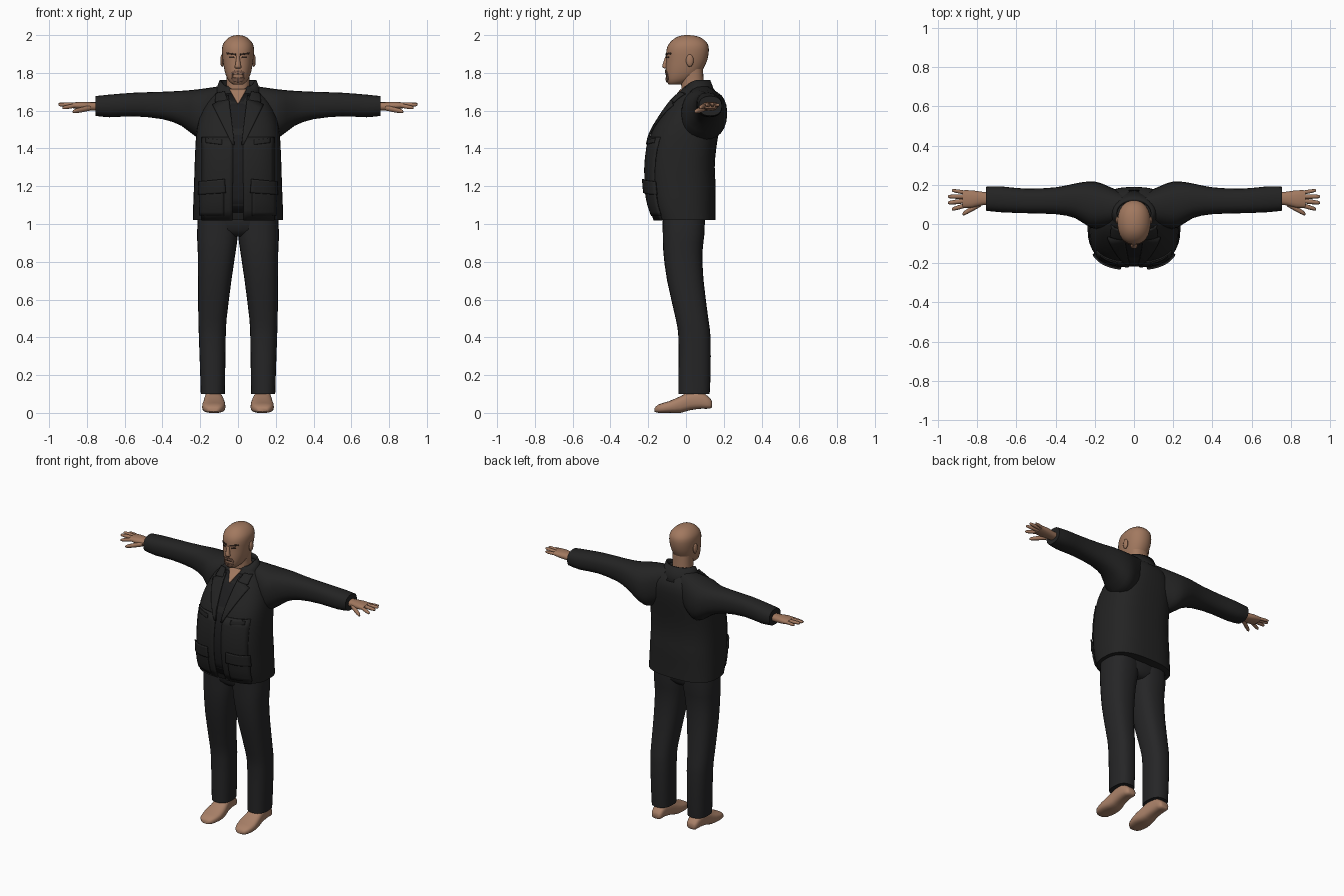
import bpy, bmesh, math
from mathutils import Vector
from mathutils.bvhtree import BVHTree

cube = bpy.data.objects.get("Cube")
if cube:
    bpy.data.objects.remove(cube)


def material(name, r, g, b):
    m = bpy.data.materials.new(name)
    m.use_nodes = True
    m.diffuse_color = (r, g, b, 1)
    bsdf = m.node_tree.nodes["Principled BSDF"]
    bsdf.inputs["Base Color"].default_value = (r, g, b, 1)
    bsdf.inputs["Roughness"].default_value = 0.8
    return m


SKIN = material("tan skin", 0.36, 0.19, 0.115)
SHOE = material("tan leather", 0.40, 0.22, 0.14)
BEARD = material("beard stubble", 0.20, 0.105, 0.07)
DARK = material("dark brown", 0.03, 0.017, 0.012)
CLOTH = material("black jacket cloth", 0.017, 0.017, 0.017)
TROUSER = material("black trouser cloth", 0.019, 0.019, 0.020)
SHIRT = material("black shirt cloth", 0.013, 0.013, 0.014)


def finish(name, bm, mat, mirror=False, thick=0, angle=50):
    me = bpy.data.meshes.new(name)
    bm.to_mesh(me)
    bm.free()
    me.materials.append(mat)
    me.shade_smooth()
    me.set_sharp_from_angle(angle=math.radians(angle))
    ob = bpy.data.objects.new(name, me)
    bpy.context.collection.objects.link(ob)
    if thick:
        mod = ob.modifiers.new("thickness", "SOLIDIFY")
        mod.thickness, mod.offset = thick, 0
    if mirror:
        ob.modifiers.new("mirror", "MIRROR").use_mirror_merge = False
    return ob


def spline(rows, steps):
    """Smoothly interpolate the section rows."""
    out = []
    for i in range(len(rows) - 1):
        p0, p1 = rows[max(i - 1, 0)], rows[i]
        p2, p3 = rows[i + 1], rows[min(i + 2, len(rows) - 1)]
        for k in range(steps):
            t = k / steps
            out.append([b + t * (c - a) / 2 + t * t * (a - 2.5 * b + 2 * c - d / 2)
                        + t ** 3 * (1.5 * (b - c) + (d - a) / 2)
                        for a, b, c, d in zip(p0, p1, p2, p3)])
    return out + [list(rows[-1])]


def loft(name, rows, mat, axis="z", n=2.4, sides=24, steps=2, mirror=False):
    """Rows hold the position on the axis and the low/high bounds of the other two axes."""
    bm = bmesh.new()
    rings = []
    for t, a0, a1, b0, b1 in spline(rows, steps):
        ring = []
        for i in range(sides):
            u = math.tau * i / sides
            c, s = math.cos(u), math.sin(u)
            a = (a0 + a1) / 2 + (a1 - a0) / 2 * math.copysign(abs(c) ** (2 / n), c)
            b = (b0 + b1) / 2 + (b1 - b0) / 2 * math.copysign(abs(s) ** (2 / n), s)
            co = {"z": (a, b, t), "x": (t, a, b), "y": (a, t, b)}[axis]
            ring.append(bm.verts.new(co))
        rings.append(ring)
    for r, q in zip(rings, rings[1:]):
        for i in range(sides):
            j = (i + 1) % sides
            bm.faces.new((r[i], r[j], q[j], q[i]))
    bm.faces.new(rings[0])
    bm.faces.new(rings[-1])
    bmesh.ops.recalc_face_normals(bm, faces=bm.faces)
    return finish(name, bm, mat, mirror)


def tree(ob):
    me = ob.data
    return BVHTree.FromPolygons([v.co for v in me.vertices], [p.vertices for p in me.polygons])


def panel(name, target, corners, mat, lift=0.002, thick=0.005, mirror=True, res=8):
    """Four x,z corners, projected on the front of the target as a thin plate."""
    p = [Vector(c) for c in corners]
    bm = bmesh.new()
    grid = []
    for i in range(res + 1):
        u = i / res
        lo, hi = p[0].lerp(p[1], u), p[3].lerp(p[2], u)
        row = []
        for j in range(res + 1):
            x, z = lo.lerp(hi, j / res)
            hit = target.ray_cast(Vector((x, -1, z)), Vector((0, 1, 0)))[0]
            row.append(bm.verts.new((x, (hit.y if hit else 0) - lift, z)))
        grid.append(row)
    for i in range(res):
        for j in range(res):
            bm.faces.new((grid[i][j], grid[i + 1][j], grid[i + 1][j + 1], grid[i][j + 1]))
    return finish(name, bm, mat, mirror, thick)


def ball(name, loc, size, mat, mirror=False):
    bm = bmesh.new()
    bmesh.ops.create_uvsphere(bm, u_segments=12, v_segments=8, radius=1)
    bmesh.ops.scale(bm, vec=size, verts=bm.verts)
    bmesh.ops.translate(bm, vec=loc, verts=bm.verts)
    return finish(name, bm, mat, mirror)


# Jacket body
body = loft("jacket_body", [
    (1.02, -.237, .237, -.165, .155), (1.1, -.237, .237, -.195, .155),
    (1.2, -.233, .233, -.212, .157), (1.3, -.23, .23, -.215, .152),
    (1.4, -.226, .226, -.205, .16), (1.48, -.22, .22, -.185, .173),
    (1.56, -.205, .205, -.14, .185), (1.64, -.17, .17, -.085, .188),
    (1.69, -.125, .125, -.04, .165), (1.73, -.085, .085, -.01, .12)],
    CLOTH, n=2.7, sides=40)
surface = tree(body)

# Sleeves
loft("sleeve", [
    (.06, .01, .16, 1.52, 1.735), (.16, -.02, .205, 1.45, 1.72),
    (.22, -.02, .218, 1.46, 1.712), (.3, .03, .207, 1.52, 1.705),
    (.4, .05, .187, 1.555, 1.70), (.55, .055, .18, 1.57, 1.695),
    (.68, .06, .192, 1.565, 1.685), (.755, .068, .19, 1.573, 1.677)],
    CLOTH, "x", mirror=True)

# Jacket front: shirt strip, open fronts, lapels, pockets
panel("shirt_front", surface, [(-.03, 1.06), (.03, 1.06), (.06, 1.69), (-.06, 1.69)], SHIRT, .001, .003, False)
panel("jacket_front", surface, [(.03, 1.02), (.19, 1.02), (.19, 1.46), (.025, 1.46)], CLOTH, .003, .008)
panel("lapel", surface, [(.018, 1.42), (.03, 1.42), (.135, 1.63), (.05, 1.68)], CLOTH, .008, .009)
panel("collar_notch", surface, [(.055, 1.655), (.12, 1.645), (.115, 1.69), (.07, 1.70)], CLOTH, .009, .009)
panel("pocket", surface, [(.075, 1.045), (.2, 1.045), (.2, 1.2), (.075, 1.2)], CLOTH, .009, .009)
panel("pocket_flap", surface, [(.065, 1.165), (.208, 1.155), (.205, 1.225), (.07, 1.238)], CLOTH, .017, .009)
panel("chest_pocket", surface, [(.085, 1.42), (.17, 1.43), (.17, 1.455), (.085, 1.445)], CLOTH, .008, .008)
panel("open_neck", surface, [(-.003, 1.638), (.003, 1.638), (.045, 1.712), (-.045, 1.712)], SKIN, .004, .006, False)

# Standing collar, open at the front
bm = bmesh.new()
rings = []
for i in range(29):
    u = math.radians(-68 + 316 * i / 28)
    c, s = math.cos(u), math.sin(u)
    drop = max(0, -s) ** 1.5
    rings.append([bm.verts.new((r * c, .055 + d * s, z - fall * drop)) for r, d, z, fall in
                  ((.125, .115, 1.675, .03), (.108, .085, 1.715, .03), (.092, .068, 1.76, .05))])
for r, q in zip(rings, rings[1:]):
    for k in range(2):
        bm.faces.new((r[k], q[k], q[k + 1], r[k + 1]))
finish("collar", bm, CLOTH, thick=.012)

# Trousers
loft("trouser_leg", [
    (.10, .07, .197, -.04, .125), (.2, .068, .2, -.04, .13),
    (.4, .065, .207, -.04, .13), (.5, .06, .21, -.055, .118),
    (.7, .035, .212, -.1, .093), (.85, .013, .213, -.12, .087),
    (.95, 0, .217, -.123, .098), (1.06, 0, .21, -.125, .1)],
    TROUSER, n=2.5, mirror=True)
loft("trouser_seat", [(.935, -.08, .08, -.08, .06), (.97, -.16, .16, -.118, .092),
                      (1.06, -.2, .2, -.125, .1)], TROUSER)

# Shoes
loft("shoe", [
    (-.166, .105, .155, .006, .026), (-.145, .083, .178, 0, .045),
    (-.09, .067, .19, 0, .062), (-.03, .07, .184, 0, .088),
    (.02, .08, .178, .014, .112), (.08, .09, .175, .022, .112),
    (.125, .095, .168, .022, .08), (.138, .108, .155, .032, .06)],
    SHOE, "y", n=2.8, mirror=True)

# Hands
loft("palm", [(.73, .10, .16, 1.6, 1.645), (.78, .095, .165, 1.6, 1.645),
              (.83, .083, .172, 1.605, 1.647), (.875, .083, .172, 1.613, 1.643)],
     SKIN, "x", sides=16, mirror=True)
for name, x0, y0, x1, y1, z0, z1, r in (
        ("index_finger", .86, .095, .93, .075, 1.627, 1.615, .0115),
        ("middle_finger", .86, .118, .95, .108, 1.63, 1.632, .012),
        ("ring_finger", .86, .14, .95, .14, 1.63, 1.636, .0115),
        ("little_finger", .86, .16, .93, .172, 1.628, 1.63, .01),
        ("thumb", .78, .105, .875, .05, 1.615, 1.595, .0145)):
    rows = []
    for t, k in ((0, 1), (.5, 1), (.9, .75), (1, .3)):
        y, z = y0 + (y1 - y0) * t, z0 + (z1 - z0) * t
        rows.append((x0 + (x1 - x0) * t, y - r * k, y + r * k, z - r * k, z + r * k))
    loft(name, rows, SKIN, "x", 2, 10, mirror=True)

# Head and neck
loft("neck", [(1.66, -.07, .07, -.025, .1), (1.73, -.062, .062, -.025, .095),
              (1.82, -.062, .062, -.03, .09)], SKIN)
head = loft("head", [
    (1.738, -.025, .025, -.09, -.03), (1.755, -.047, .047, -.102, .02),
    (1.79, -.065, .065, -.107, .07), (1.83, -.075, .075, -.107, .096),
    (1.87, -.081, .081, -.105, .113), (1.92, -.085, .085, -.104, .121),
    (1.955, -.078, .078, -.09, .114), (1.983, -.054, .054, -.06, .085),
    (1.996, -.028, .028, -.03, .05), (2.0, -.006, .006, -.002, .015)],
    SKIN, n=2.2, sides=32)
face = tree(head)
loft("nose", [(1.822, -.012, .012, -.112, -.09), (1.83, -.018, .018, -.125, -.09),
              (1.845, -.014, .014, -.124, -.09), (1.89, -.008, .008, -.108, -.09)], SKIN, sides=12)
ball("ear", (.084, .02, 1.865), (.01, .02, .033), SKIN, True)

# Painted face details
panel("eyebrow", face, [(.012, 1.893), (.06, 1.899), (.058, 1.908), (.012, 1.902)], DARK, thick=.004)
panel("eye", face, [(.02, 1.879), (.048, 1.879), (.046, 1.887), (.022, 1.887)], DARK, thick=.003)
panel("moustache", face, [(0, 1.803), (.036, 1.795), (.028, 1.81), (0, 1.814)], BEARD, thick=.004)
panel("beard_side", face, [(.026, 1.768), (.036, 1.772), (.036, 1.797), (.028, 1.799)], BEARD, thick=.004)
panel("chin_beard", face, [(0, 1.75), (.026, 1.756), (.036, 1.773), (0, 1.776)], BEARD, thick=.004)
panel("mouth", face, [(0, 1.792), (.024, 1.79), (.024, 1.793), (0, 1.796)], DARK, thick=.003)
